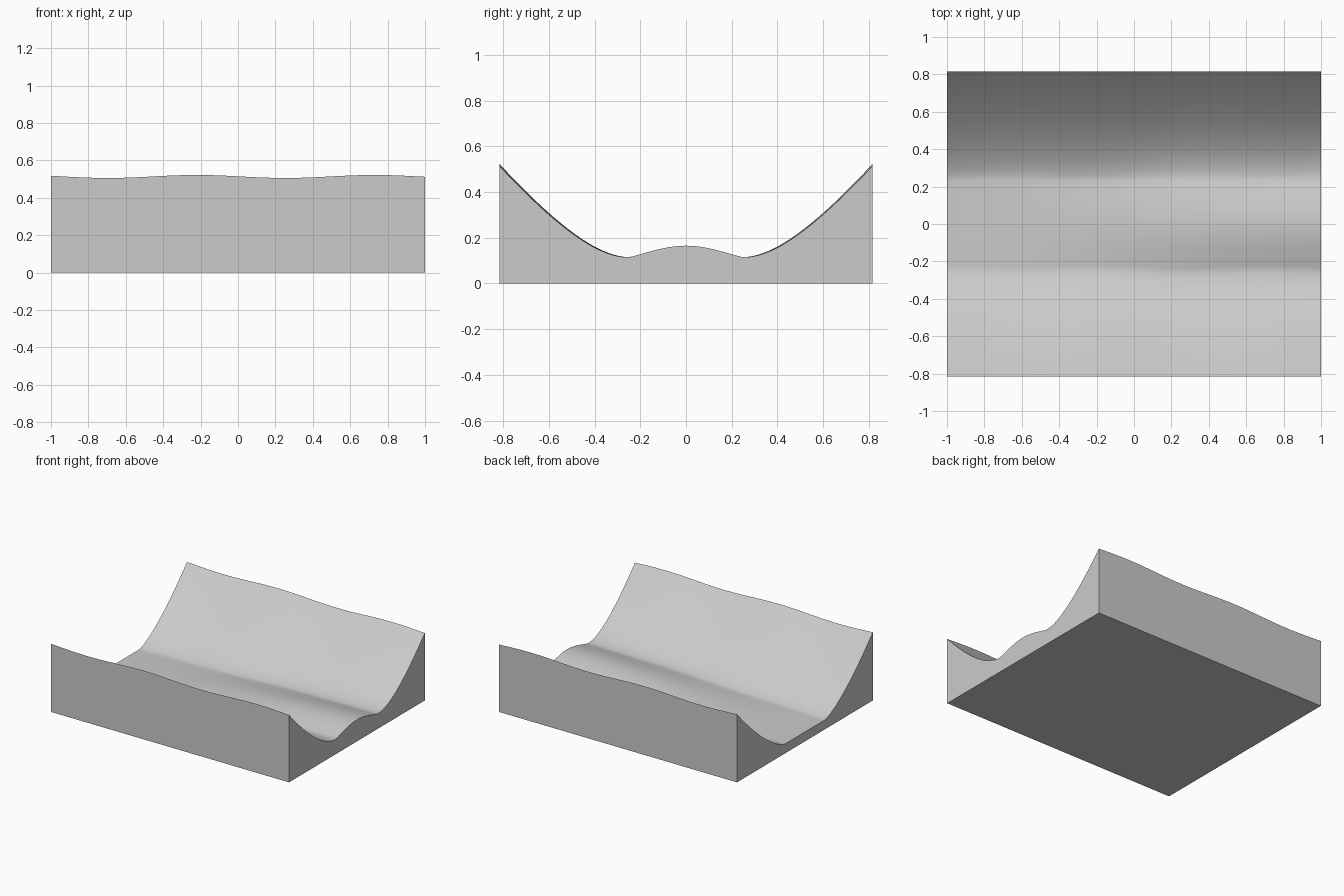
import bpy
import bmesh
import math

cube = bpy.data.objects.get("Cube")
if cube:
    bpy.data.objects.remove(cube, do_unlink=True)

HALF_WIDTH = 1.0
HALF_DEPTH = 0.815
FLOOR_EDGE = 0.24


def valley_height(x, y):
    """Flat bed, curved banks with a faint ripple, and a ridge that grows toward +x."""
    bank = max(0.0, abs(y) - FLOOR_EDGE) / (HALF_DEPTH - FLOOR_EDGE)
    ripple = 0.008 * math.sqrt(bank) * math.cos(math.tau * (x + 0.22) / 0.95)
    t = (x + HALF_WIDTH) / (2 * HALF_WIDTH)
    ridge = 0.093 * t * t * (3 - 2 * t) * math.exp(-(y / 0.28) ** 2)
    return 0.072 + 0.442 * bank ** 1.4 + ripple + ridge


# One plain grey for the whole block
grey = bpy.data.materials.new("plain grey")
grey.use_nodes = True
colour = (0.6, 0.6, 0.6, 1.0)
grey.diffuse_color = colour
grey.node_tree.nodes["Principled BSDF"].inputs["Base Color"].default_value = colour

# Curved top surface
bm = bmesh.new()
bmesh.ops.create_grid(bm, x_segments=80, y_segments=96, size=1.0)
for v in bm.verts:
    v.co.x *= HALF_WIDTH
    v.co.y *= HALF_DEPTH
    v.co.z = valley_height(v.co.x, v.co.y)

# Straight sides down to a flat base
rim = [e for e in bm.edges if e.is_boundary]
skirt = bmesh.ops.extrude_edge_only(bm, edges=rim)["geom"]
for v in skirt:
    if isinstance(v, bmesh.types.BMVert):
        v.co.z = 0.0
base_edges = [e for e in bm.edges if e.is_boundary]
bmesh.ops.contextual_create(bm, geom=base_edges)
bmesh.ops.recalc_face_normals(bm, faces=bm.faces)

mesh = bpy.data.meshes.new("valley_block")
bm.to_mesh(mesh)
bm.free()
mesh.materials.append(grey)
block = bpy.data.objects.new("valley_block", mesh)
bpy.context.collection.objects.link(block)

# Smooth terrain, crisp outer edges
bpy.ops.object.select_all(action="DESELECT")
block.select_set(True)
bpy.context.view_layer.objects.active = block
bpy.ops.object.shade_smooth_by_angle(angle=math.radians(40))
